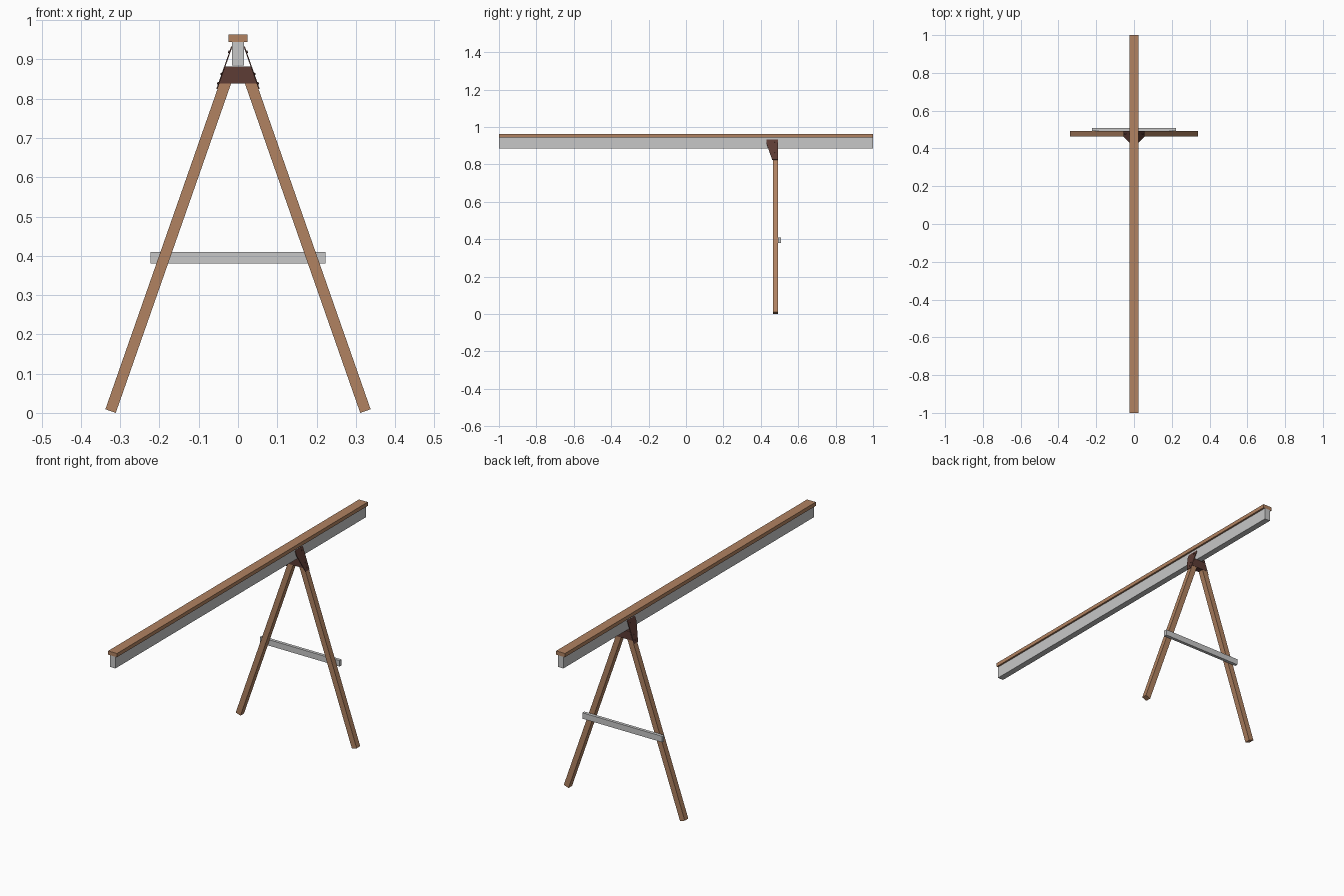
import bpy, bmesh, math

if "Cube" in bpy.data.objects:
    bpy.data.objects.remove(bpy.data.objects["Cube"])

def mat(name, col):
    m = bpy.data.materials.new(name)
    m.diffuse_color = (*col, 1)
    m.use_nodes = True
    m.node_tree.nodes["Principled BSDF"].inputs["Base Color"].default_value = m.diffuse_color
    return m

WOOD = mat("brown wood", (0.44, 0.225, 0.12))
GREY = mat("grey board", (0.57, 0.57, 0.57))
DARK = mat("dark brown bracket", (0.11, 0.045, 0.035))

def prism(name, base, offset, m):
    """Solid made by sweeping a 3D polygon along an offset."""
    bm = bmesh.new()
    f = bm.faces.new([bm.verts.new(p) for p in base])
    r = bmesh.ops.extrude_face_region(bm, geom=[f])
    verts = [v for v in r["geom"] if isinstance(v, bmesh.types.BMVert)]
    bmesh.ops.translate(bm, verts=verts, vec=offset)
    bmesh.ops.recalc_face_normals(bm, faces=bm.faces)
    me = bpy.data.meshes.new(name)
    bm.to_mesh(me)
    bm.free()
    me.materials.append(m)
    ob = bpy.data.objects.new(name, me)
    bpy.context.collection.objects.link(ob)
    return ob

def box(name, x, y, z, m):
    return prism(name, [(x[0], y[0], z[0]), (x[1], y[0], z[0]), (x[1], y[0], z[1]), (x[0], y[0], z[1])],
                 (0, y[1] - y[0], 0), m)

# Long rail and its cap board
box("rail_beam", (-0.0155, 0.0155), (-1, 1), (0.885, 0.944), GREY)
box("rail_cap", (-0.0245, 0.0245), (-1, 1), (0.944, 0.963), WOOD)

# Leg slope, foot centre and half width
A = math.radians(19.3)
S, C = math.sin(A), math.cos(A)
FX, FZ, H, LEN = 0.3245, 0.0046, 0.014, 0.917
Y0, Y1 = 0.464, 0.492

def outer_x(z):
    """Distance of a leg's outer face from the centre at height z."""
    return FX - math.tan(A) * (z - FZ) + H / C

for side, label in ((-1, "left"), (1, "right")):
    # Leg with square cut ends
    pts = [(FX + u * C - v * S, FZ + u * S + v * C)
           for u, v in ((-H, 0), (H, 0), (H, LEN), (-H, LEN))]
    prism(label + "_leg", [(side * x, Y0, z) for x, z in pts], (0, Y1 - Y0, 0), WOOD)
    # Sloping bracket cheek over the outer face of the leg
    cheek = ((0.431, 0.933), (0.492, 0.933), (0.492, 0.824), (0.461, 0.824), (0.431, 0.908))
    prism(label + "_bracket_cheek", [(side * outer_x(z), y, z) for y, z in cheek],
          (side * 0.003 * C, 0, 0.003 * S), DARK)
    # Small screw heads on the cheek
    for i, z in enumerate((0.918, 0.862, 0.838)):
        bpy.ops.mesh.primitive_cylinder_add(
            vertices=8, radius=0.003, depth=0.003,
            location=(side * (outer_x(z) + 0.004), 0.477, z + 0.0015),
            rotation=(0, side * (math.pi / 2 - A), 0))
        ob = bpy.context.object
        ob.name = f"{label}_screw_{i + 1}"
        ob.data.materials.append(DARK)

# Gusset joining the two leg tops
gus = [(sx * outer_x(z), Y0 - 0.002, z) for sx, z in ((-1, 0.839), (1, 0.839), (1, 0.882), (-1, 0.882))]
prism("bracket_gusset", gus, (0, Y1 - Y0 + 0.003, 0), DARK)

# Cross brace behind the legs
box("cross_brace", (-0.223, 0.223), (Y1, 0.508), (0.38, 0.41), GREY)
